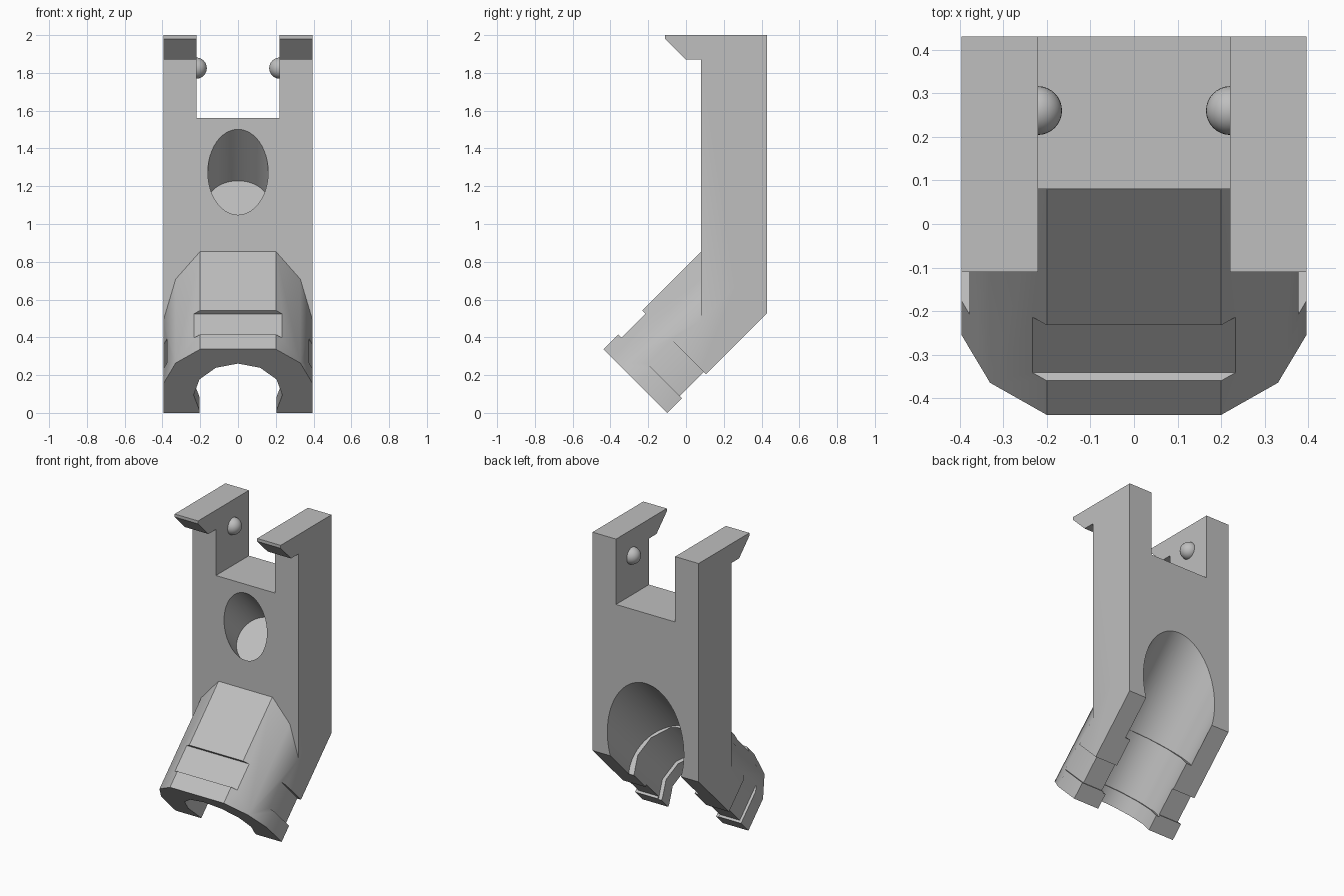
import bpy, bmesh, math
from mathutils import Matrix, Vector

if "Cube" in bpy.data.objects:
    bpy.data.objects.remove(bpy.data.objects["Cube"], do_unlink=True)

grey = bpy.data.materials.new("plain grey")
grey.use_nodes = True
COLOUR = (0.52, 0.52, 0.52, 1)
grey.diffuse_color = COLOUR
grey.node_tree.nodes["Principled BSDF"].inputs["Base Color"].default_value = COLOUR

# Axes: the socket runs down and forward at 45 degrees
X, Y, Z = Vector((1, 0, 0)), Vector((0, 1, 0)), Vector((0, 0, 1))
UP = (Z - Y).normalized()
ALONG = (-Y - Z).normalized()


def prism(name, profile, frame, start, end):
    """Extrude a 2D profile along the third axis of a frame."""
    a, b, c = frame
    bm = bmesh.new()
    rings = [[bm.verts.new(a * p + b * q + c * t) for p, q in profile] for t in (start, end)]
    n = len(profile)
    bm.faces.new(rings[0])
    bm.faces.new(rings[1])
    for i in range(n):
        j = (i + 1) % n
        bm.faces.new((rings[0][i], rings[0][j], rings[1][j], rings[1][i]))
    bmesh.ops.recalc_face_normals(bm, faces=bm.faces)
    mesh = bpy.data.meshes.new(name)
    bm.to_mesh(mesh)
    bm.free()
    obj = bpy.data.objects.new(name, mesh)
    bpy.context.collection.objects.link(obj)
    mesh.materials.append(grey)
    return obj


def combine(target, tool, operation):
    mod = target.modifiers.new(operation, 'BOOLEAN')
    mod.operation, mod.object, mod.solver = operation, tool, 'EXACT'
    bpy.context.view_layer.objects.active = target
    bpy.ops.object.modifier_apply(modifier=mod.name)
    bpy.data.objects.remove(tool, do_unlink=True)


def rect(x0, x1, y0, y1):
    return [(x0, y0), (x1, y0), (x1, y1), (x0, y1)]


def circle(r, cy, sides):
    return [(r * math.cos(math.tau * i / sides), cy + r * math.sin(math.tau * i / sides))
            for i in range(sides)]


def arch(r, cy, step):
    """Round-topped channel, open at the bottom."""
    arc = [(r * math.cos(math.radians(d)), cy + r * math.sin(math.radians(d)))
           for d in range(-30, 211, step)]
    return arc + [(arc[-1][0], -0.3), (arc[0][0], -0.3)]


SIDE = (Y, Z, X)
SOCKET = (X, UP, ALONG)
HOLE = (X, ALONG, -UP)
W, BASE, TOP, TIP = 0.395, 0.0707, 0.548, 0.0707

# Upright with forward hooks at the top
body = prism("bracket_body",
             [(0.43, 2), (-0.11, 2), (-0.11, 1.98), (0, 1.87), (0.08, 1.87),
              (0.08, 0.18), (0.43, 0.53)], SIDE, -W, W)

# Faceted socket
half = [(W, BASE), (W, 0.29), (0.33, 0.444), (0.2, TOP)]
combine(body, prism("socket", half + [(-x, u) for x, u in reversed(half)],
                    SOCKET, -0.66, TIP), 'UNION')

# Fork slot between the arms
combine(body, prism("slot", rect(-0.22, 0.22, 1.56, 2.2), (X, Z, Y), -0.5, 0.8), 'DIFFERENCE')

# Shallow strap groove around the socket
for area in (rect(-0.6, 0.6, 0.522, 0.7), rect(-0.6, 0.6, -0.1, 0.087),
             rect(0.377, 0.6, -0.05, 0.65), rect(-0.6, -0.377, -0.05, 0.65)):
    combine(body, prism("groove", area, SOCKET, -0.22, -0.04), 'DIFFERENCE')

# Stepped channel through the socket, open at the back and underneath
for profile, start, end in ((arch(0.285, 0.18, 5), -1.6, -0.4),
                            (arch(0.26, 0.2, 30), -0.5, -0.03),
                            (arch(0.235, 0.205, 30), -0.1, 0.3)):
    combine(body, prism("channel", profile, SOCKET, start, end), 'DIFFERENCE')

# Slanted blind hole in the front
combine(body, prism("hole", circle(0.16, -0.958, 48), HOLE, -1.15, -0.62), 'DIFFERENCE')

# Small round detents inside the arms
parts = [body]
for side, label in ((1, "left"), (-1, "right")):
    bpy.ops.mesh.primitive_uv_sphere_add(segments=32, ring_count=16, radius=0.056,
                                         location=(side * 0.221, 0.26, 1.825))
    ball = bpy.context.object
    ball.name = label + "_detent"
    ball.data.materials.append(grey)
    parts.append(ball)

for obj in parts:
    bpy.ops.object.select_all(action='DESELECT')
    obj.select_set(True)
    bpy.context.view_layer.objects.active = obj
    bpy.ops.object.shade_smooth_by_angle(angle=math.radians(31))
